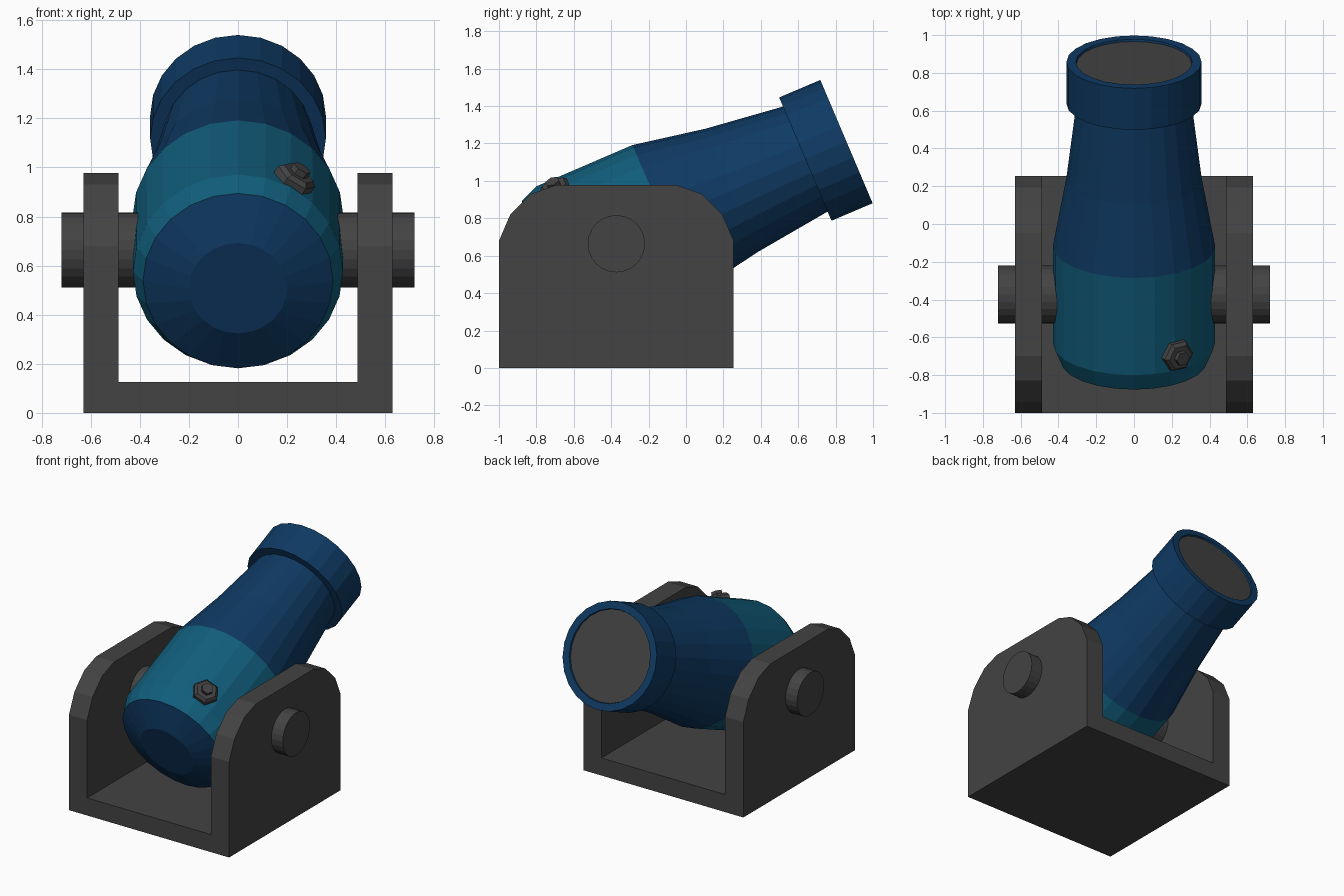
import bpy, bmesh, math
from mathutils import Matrix, Vector

if "Cube" in bpy.data.objects:
    bpy.data.objects.remove(bpy.data.objects["Cube"])


def material(name, rgb):
    m = bpy.data.materials.new(name)
    m.diffuse_color = (*rgb, 1)
    m.use_nodes = True
    m.node_tree.nodes["Principled BSDF"].inputs["Base Color"].default_value = m.diffuse_color
    return m


BLUE = material("navy blue", (0.0046, 0.042, 0.125))
TEAL = material("teal", (0.0055, 0.112, 0.2))
GREY = material("dark grey", (0.056, 0.056, 0.056))


def finish(name, bm, mats, matrix=Matrix()):
    bmesh.ops.recalc_face_normals(bm, faces=bm.faces)
    mesh = bpy.data.meshes.new(name)
    bm.to_mesh(mesh)
    bm.free()
    for m in mats:
        mesh.materials.append(m)
    ob = bpy.data.objects.new(name, mesh)
    ob.matrix_world = matrix
    bpy.context.collection.objects.link(ob)
    return ob


def lathe(name, profile, sides, mats, matrix):
    """Spin (height, radius, material of the band after it) about local z, capping both ends."""
    bm = bmesh.new()
    rings = []
    for h, r, _ in profile:
        rings.append([bm.verts.new((r * math.cos(2 * math.pi * k / sides),
                                    r * math.sin(2 * math.pi * k / sides), h))
                      for k in range(sides)])
    for (a, b), row in zip(zip(rings, rings[1:]), profile):
        for k in range(sides):
            j = (k + 1) % sides
            bm.faces.new((a[k], a[j], b[j], b[k])).material_index = row[2]
    bm.faces.new(rings[0]).material_index = profile[0][2]
    bm.faces.new(rings[-1]).material_index = profile[-1][2]
    return finish(name, bm, mats, matrix)


def prism(name, outline, x0, x1):
    """Extrude a (y, z) outline between two x positions."""
    bm = bmesh.new()
    face = bm.faces.new([bm.verts.new((x0, y, z)) for y, z in outline])
    ext = bmesh.ops.extrude_face_region(bm, geom=[face])["geom"]
    bmesh.ops.translate(bm, vec=(x1 - x0, 0, 0),
                        verts=[v for v in ext if isinstance(v, bmesh.types.BMVert)])
    return finish(name, bm, [GREY])


# Barrel frame: origin at muzzle centre, local z along the bore, local y upward
TILT = math.radians(23)
axis = Vector((0, math.cos(TILT), math.sin(TILT)))
up = Vector((0, -math.sin(TILT), math.cos(TILT)))
side = Vector((1, 0, 0))
barrel_frame = Matrix.Translation((0, 0.858, 1.21)) @ \
    Matrix((side, up, axis)).transposed().to_4x4()

# Barrel: domed breech, teal chamber band, tapering tube, muzzle ring, grey bore
lathe("barrel", [
    (-1.797, 0.20, 0), (-1.72, 0.387, 1), (-1.62, 0.428, 1), (-1.06, 0.43, 0),
    (-0.667, 0.358, 0), (-0.239, 0.305, 0), (-0.239, 0.358, 0), (0, 0.358, 0),
    (0, 0.308, 0), (-0.012, 0.305, 2)], 24, [BLUE, TEAL, GREY], barrel_frame)

# Fuse bolt: hexagonal nut with a small knob, on the upper right of the chamber
bolt_frame = barrel_frame @ Matrix.Translation((0, 0, -1.531)) @ \
    Matrix.Rotation(math.radians(-32), 4, "Z") @ Matrix.Rotation(math.radians(-90), 4, "X")
lathe("fuse_bolt", [(0.39, 0.088, 0), (0.45, 0.088, 0), (0.468, 0.07, 0),
                    (0.468, 0.04, 0), (0.495, 0.04, 0)], 6, [GREY], bolt_frame)

# Carriage: two rounded cheeks joined by a floor plate, with trunnions through them
MID = -0.3725
half = [(0.6275, 0), (0.6275, 0.68), (0.567, 0.82), (0.457, 0.93), (0.325, 0.977)]
cheek = [(MID + y, z) for y, z in half] + [(MID - y, z) for y, z in reversed(half)]
floor = [(-1, 0), (0.255, 0), (0.255, 0.125), (-1, 0.125)]
prism("carriage_floor", floor, -0.487, 0.487)
for s, label in ((-1, "left"), (1, "right")):
    prism(label + "_cheek", cheek, s * 0.487, s * 0.63)
    lathe(label + "_trunnion", [(0.33, 0.153, 0), (0.72, 0.153, 0)], 24, [GREY],
          Matrix.Translation((0, MID, 0.664)) @ Matrix.Rotation(s * math.pi / 2, 4, "Y"))
